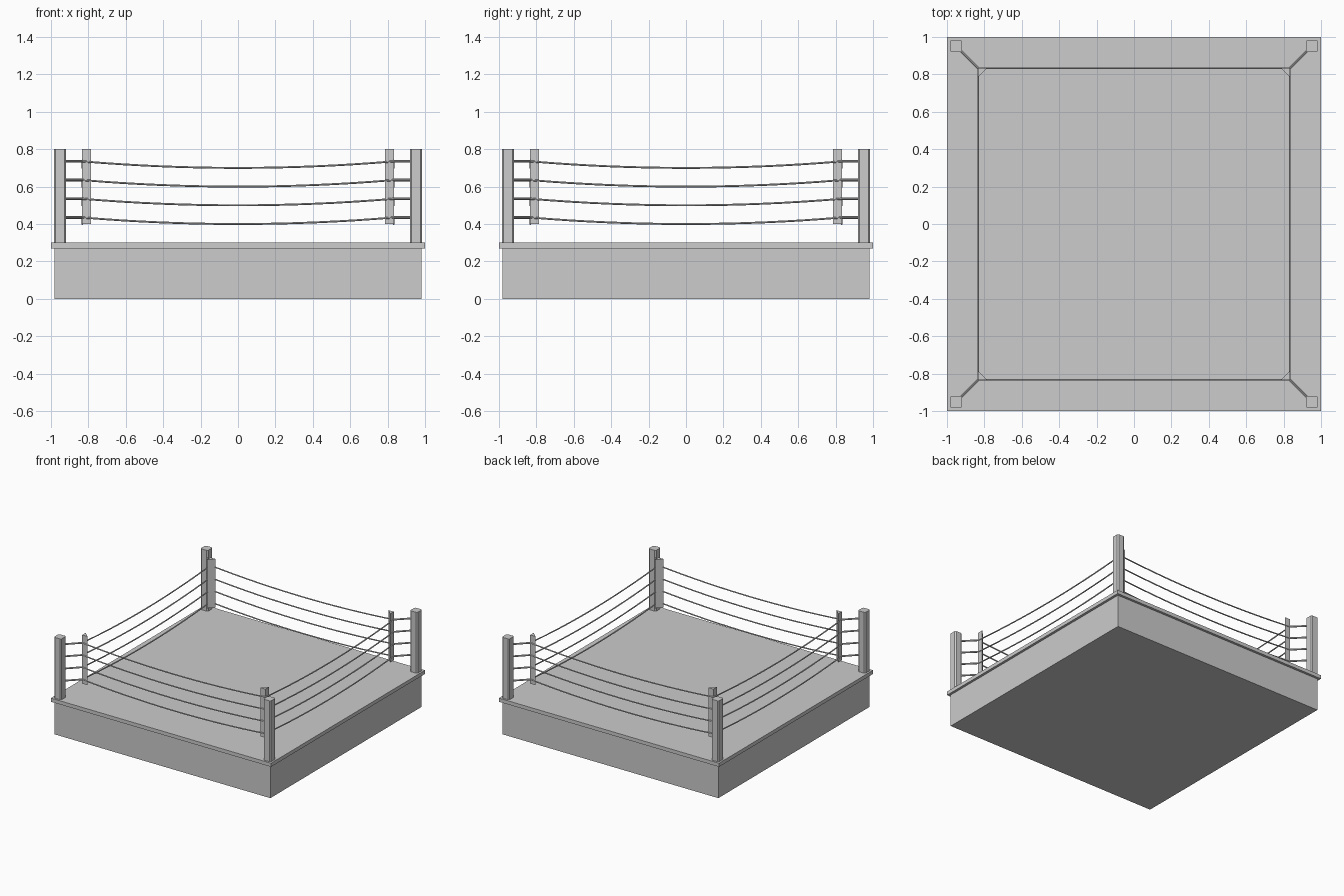
import bpy, bmesh
from mathutils import Vector

cube = bpy.data.objects.get("Cube")
if cube:
    bpy.data.objects.remove(cube, do_unlink=True)

grey = bpy.data.materials.new("light grey")
grey.use_nodes = True
grey.diffuse_color = (0.604, 0.604, 0.604, 1)
grey.node_tree.nodes["Principled BSDF"].inputs["Base Color"].default_value = grey.diffuse_color

CORNER = 0.833      # where the ropes meet
POST = 0.952        # post centres
LEVELS = [0.735 - 0.1 * i for i in range(4)]
SAG = 0.035
CORNERS = {"front_left": (1, -1), "back_left": (1, 1),
           "back_right": (-1, 1), "front_right": (-1, -1)}


def prism(name, outline, z0, z1):
    """Extrude a flat outline from z0 up to z1."""
    bm = bmesh.new()
    face = bm.faces.new([bm.verts.new((x, y, z0)) for x, y in outline])
    top = bmesh.ops.extrude_face_region(bm, geom=[face])["geom"]
    verts = [v for v in top if isinstance(v, bmesh.types.BMVert)]
    bmesh.ops.translate(bm, verts=verts, vec=(0, 0, z1 - z0))
    bmesh.ops.recalc_face_normals(bm, faces=bm.faces)
    mesh = bpy.data.meshes.new(name)
    bm.to_mesh(mesh)
    bm.free()
    mesh.materials.append(grey)
    obj = bpy.data.objects.new(name, mesh)
    bpy.context.collection.objects.link(obj)
    return obj


def square(half, cx=0, cy=0):
    return [(cx + sx * half, cy + sy * half)
            for sx, sy in ((-1, -1), (1, -1), (1, 1), (-1, 1))]


def chamfered(half, cut, cx, cy):
    a, b = half, half - cut
    pts = ((-b, -a), (b, -a), (a, -b), (a, b), (b, a), (-b, a), (-a, b), (-a, -b))
    return [(cx + x, cy + y) for x, y in pts]


def tube(name, points, radius):
    """Round bar along a path, turned into a mesh."""
    curve = bpy.data.curves.new(name, "CURVE")
    curve.dimensions = "3D"
    curve.bevel_depth = radius
    curve.bevel_resolution = 2
    curve.use_fill_caps = True
    spline = curve.splines.new("POLY")
    spline.points.add(len(points) - 1)
    for p, co in zip(spline.points, points):
        p.co = (*co, 1)
    curve.materials.append(grey)
    obj = bpy.data.objects.new(name, curve)
    bpy.context.collection.objects.link(obj)
    bpy.ops.object.select_all(action="DESELECT")
    obj.select_set(True)
    bpy.context.view_layer.objects.active = obj
    bpy.ops.object.convert(target="MESH")
    bpy.ops.object.shade_smooth_by_angle()


# Platform
prism("platform_base", square(0.98), 0, 0.27)
prism("platform_floor", square(1.0), 0.27, 0.30)

# Corner posts, triangular pads and rope ties
for label, (sx, sy) in CORNERS.items():
    prism(f"post_{label}", chamfered(0.033, 0.009, sx * POST, sy * POST), 0.30, 0.80)
    c, leg = CORNER, 0.047
    prism(f"corner_pad_{label}",
          [(sx * c, sy * c), (sx * (c - leg), sy * c), (sx * c, sy * (c - leg))], 0.40, 0.80)
    for i, z in enumerate(LEVELS):
        tube(f"rope_tie_{label}_{i + 1}",
             [(sx * r, sy * r, z) for r in (POST - 0.02, CORNER - 0.006)], 0.007)

# Sagging ropes along each side
ring = [Vector((*xy, 0)) * CORNER for xy in CORNERS.values()]
for side, a, b in zip(("left", "back", "right", "front"), ring, ring[1:] + ring[:1]):
    for i, z in enumerate(LEVELS):
        steps = 16
        path = []
        for k in range(steps + 1):
            t = k / steps
            p = a.lerp(b, t)
            p.z = z - SAG * 4 * t * (1 - t)
            path.append(p)
        tube(f"rope_{side}_{i + 1}", path, 0.005)
